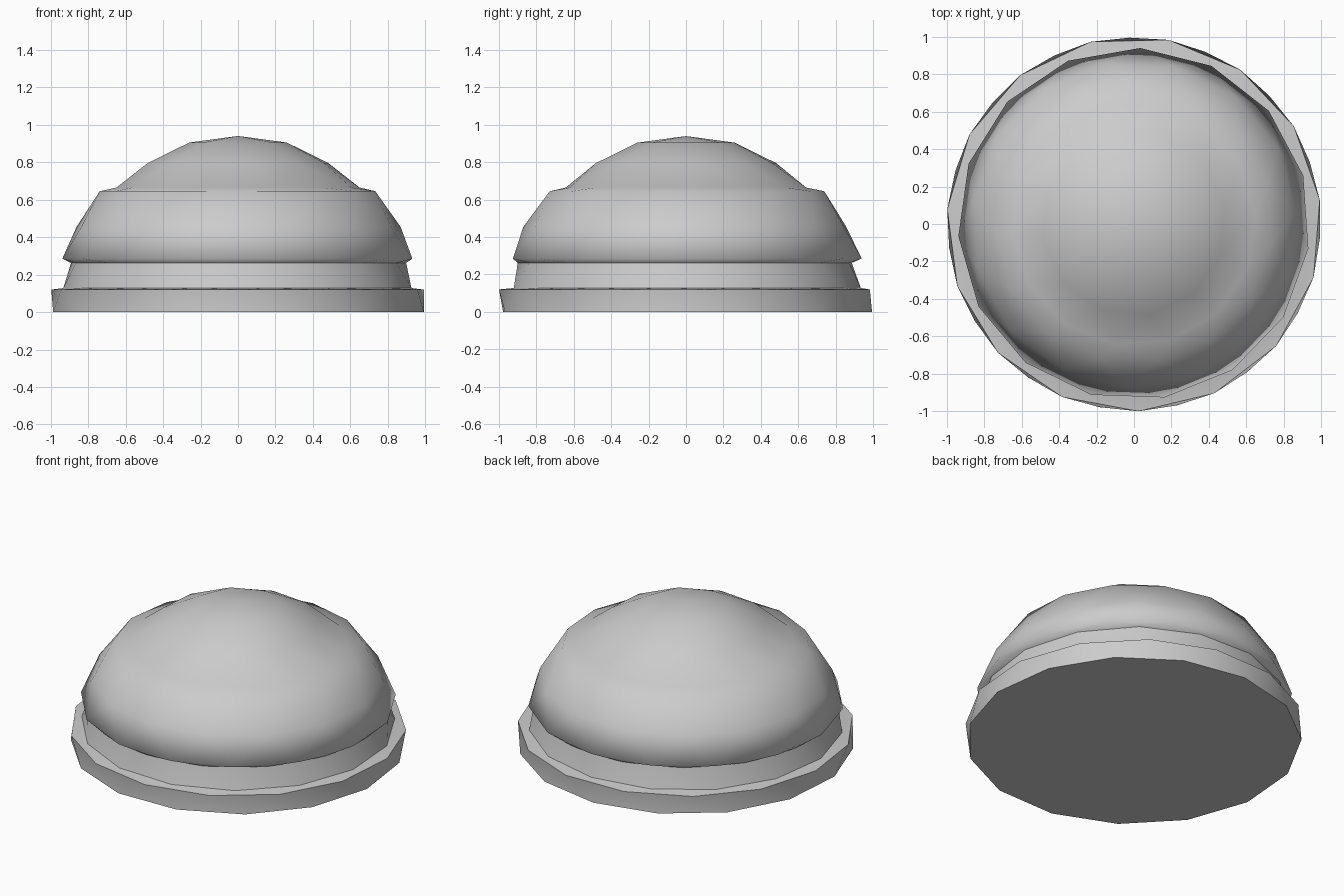
import bpy, bmesh
from math import cos, sin, radians, tau

if "Cube" in bpy.data.objects:
    bpy.data.objects.remove(bpy.data.objects["Cube"])


def add_ring(bm, radius, z, sides, phase):
    """Return a ring of (angle, vert) pairs."""
    angles = [radians(phase) + tau * i / sides for i in range(sides)]
    return [(a, bm.verts.new((radius * cos(a), radius * sin(a), z))) for a in angles]


def stitch(bm, low, high):
    """Join two rings with triangles, even if their side counts differ."""
    n, m = len(low), len(high)
    ang = lambda ring, k: ring[k % len(ring)][0] + tau * (k // len(ring))
    i = j = 0
    while i < n or j < m:
        a, b = low[i % n][1], high[j % m][1]
        if j >= m or (i < n and ang(low, i + 1) <= ang(high, j + 1)):
            bm.faces.new((a, low[(i + 1) % n][1], b))
            i += 1
        else:
            bm.faces.new((a, high[(j + 1) % m][1], b))
            j += 1


def make_part(name, rings, apex=None, floor=False):
    bm = bmesh.new()
    loops = [add_ring(bm, *r) for r in rings]
    for low, high in zip(loops, loops[1:]):
        stitch(bm, low, high)
    if floor:
        bm.faces.new([v for _, v in reversed(loops[0])])
    if apex is not None:
        tip = bm.verts.new((0, 0, apex))
        top = [v for _, v in loops[-1]]
        for k, v in enumerate(top):
            bm.faces.new((v, top[(k + 1) % len(top)], tip))
    mesh = bpy.data.meshes.new(name)
    bm.to_mesh(mesh)
    bm.free()
    obj = bpy.data.objects.new(name, mesh)
    bpy.context.collection.objects.link(obj)
    bpy.ops.object.select_all(action='DESELECT')
    obj.select_set(True)
    bpy.context.view_layer.objects.active = obj
    bpy.ops.object.shade_smooth_by_angle(angle=radians(60))
    return obj


# Rings are (radius, z, sides, phase in degrees)
neck_top = (0.90, 0.262, 15, 4)

# Base: wide flat foot with a narrower neck
make_part("base", [
    (0.995, 0.0, 15, 19.4),
    (1.0, 0.12, 15, 7.4),
    (0.935, 0.128, 15, 16),
    neck_top,
], floor=True)

# Dome: overhanging lip, bulging sides, small shoulder and rounded crown
make_part("dome", [
    neck_top,
    (0.94, 0.285, 15, 16),
    (0.87, 0.455, 15, 4),
    (0.74, 0.645, 15, 16),
    (0.65, 0.665, 14, 4),
    (0.49, 0.795, 12, 10),
    (0.26, 0.905, 8, 0),
], apex=0.94)
